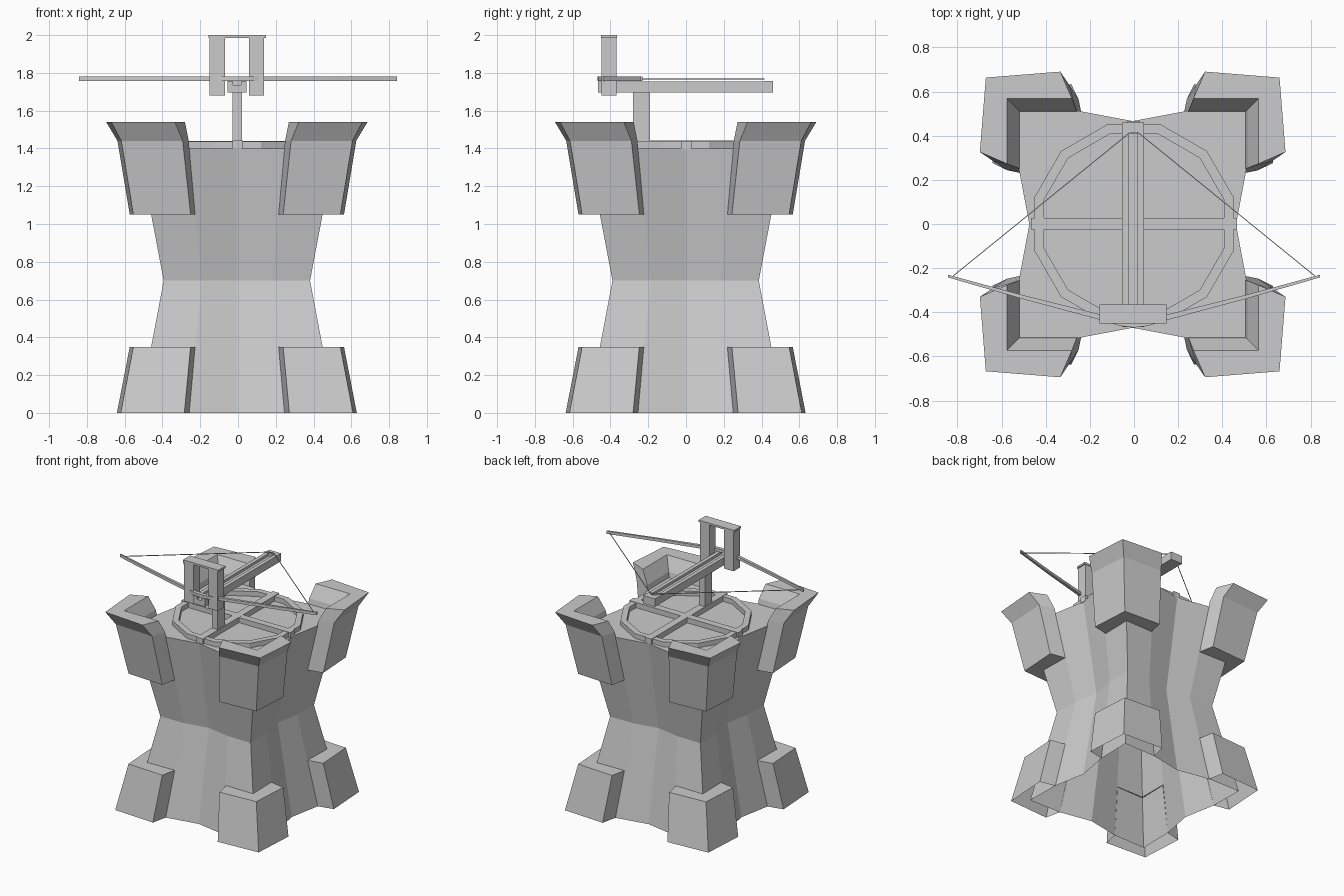
import bpy
from math import cos, sin, pi

if "Cube" in bpy.data.objects:
    bpy.data.objects.remove(bpy.data.objects["Cube"])

OX, OY = -0.006, -0.002  # slight offset of the tower under the bow


def make(name, verts, faces):
    me = bpy.data.meshes.new(name)
    me.from_pydata(verts, [], faces)
    me.update()
    ob = bpy.data.objects.new(name, me)
    bpy.context.collection.objects.link(ob)
    return ob


def loft(name, rings, bottom=True, top=True, sides=None):
    """Join stacked closed rings of equal length with quads."""
    n = len(rings[0])
    verts = [v for r in rings for v in r]
    faces = []
    for k in range(len(rings) - 1):
        for i in (sides or range(n)):
            j = (i + 1) % n
            faces.append((k*n + i, k*n + j, k*n + n + j, k*n + n + i))
    if bottom:
        faces.append(tuple(reversed(range(n))))
    if top:
        faces.append(tuple(range((len(rings) - 1)*n, len(rings)*n)))
    return make(name, verts, faces)


def box(name, x0, x1, y0, y1, z0, z1):
    return loft(name, [[(x0, y0, z), (x1, y0, z), (x1, y1, z), (x0, y1, z)] for z in (z0, z1)])


def turn(x, y, q):
    for _ in range(q):
        x, y = -y, x
    return x, y


# Tower body: concave square plan, pinched at the waist, open underneath
def body_ring(s, z):
    side = [(0.52, -0.52), (0.515, -0.25), (0.468, 0.0), (0.515, 0.25)]
    ring = []
    for q in range(4):
        for p in side:
            x, y = turn(p[0]*s, p[1]*s, q)
            ring.append((x + OX, y + OY, z))
    return ring


loft("tower_body", [body_ring(1, 0), body_ring(0.745, 0.7), body_ring(1, 1.4)], bottom=False)


# L-shaped corner plan: corner, outer end, inner end, inner corner
def corner_ring(q, z, c, f, eo, ei, g):
    pts = [(c, c), (eo, f), (ei, g), (g, g), (g, ei), (f, eo)]
    return [(x + OX, y + OY, z) for x, y in (turn(a, b, q) for a, b in pts)]


for q in range(4):
    # Foot buttresses, open underneath
    loft(f"foot_buttress_{q+1}",
         [corner_ring(q, 0, 0.615, 0.635, 0.278, 0.252, 0.515),
          corner_ring(q, 0.35, 0.548, 0.567, 0.245, 0.22, 0.445)],
         bottom=False, sides=[0, 1, 4, 5])
    # Flared corner battlements
    loft(f"corner_battlement_{q+1}",
         [corner_ring(q, 1.05, 0.548, 0.567, 0.245, 0.22, 0.445),
          corner_ring(q, 1.44, 0.612, 0.632, 0.287, 0.255, 0.519),
          corner_ring(q, 1.54, 0.665, 0.692, 0.328, 0.275, 0.57)])

# Twelve-sided turntable ring on the deck
verts, faces = [], []
for i in range(12):
    a = pi/12 + i*pi/6
    for r, z in ((0.467, 1.395), (0.467, 1.437), (0.422, 1.437), (0.422, 1.395)):
        verts.append((r*cos(a), r*sin(a), z))
for i in range(12):
    j = (i + 1) % 12
    for k in range(4):
        m = (k + 1) % 4
        faces.append((i*4 + k, j*4 + k, j*4 + m, i*4 + m))
make("turntable_ring", verts, faces)
box("turntable_beam_x", -0.467, 0.467, -0.026, 0.028, 1.395, 1.44)
box("turntable_beam_y", -0.03, 0.026, -0.467, 0.467, 1.395, 1.441)

# Ballista post and grooved stock
box("ballista_post", -0.028, 0.022, -0.28, -0.19, 1.43, 1.71)
box("stock", -0.055, 0.045, -0.467, 0.46, 1.695, 1.735)
for x0, x1, side in ((-0.055, -0.026, "left"), (0.016, 0.045, "right")):
    box(f"stock_rail_{side}", x0, x1, -0.467, 0.415, 1.73, 1.755)
box("stock_end_block", -0.055, 0.045, 0.412, 0.46, 1.73, 1.757)

# Upright frame
box("frame_post_left", -0.15, -0.07, -0.447, -0.368, 1.68, 1.99)
box("frame_post_right", 0.058, 0.138, -0.447, -0.368, 1.68, 1.99)
box("frame_lintel", -0.157, 0.147, -0.45, -0.364, 1.985, 2.0)

# Bow arms: tapering bar swept from the centre to each tip
path = [(0.0, -0.453, 0.016), (0.06, -0.447, 0.015), (0.16, -0.42, 0.012),
        (0.5, -0.332, 0.009), (0.842, -0.236, 0.006)]
for s, side in ((-1, "left"), (1, "right")):
    loft(f"bow_arm_{side}",
         [[(s*x, y - w, 1.758), (s*x, y + w, 1.758), (s*x, y + w, 1.78), (s*x, y - w, 1.78)]
          for x, y, w in path])
    # Drawn string
    t = 0.0025
    loft(f"bow_string_{side}",
         [[(s*x, y - t, 1.767 - t), (s*x, y + t, 1.767 - t), (s*x, y + t, 1.767 + t), (s*x, y - t, 1.767 + t)]
          for x, y in ((0.82, -0.236), (0.02, 0.413), (0.0, 0.413))])

# Outward-facing surfaces everywhere
import bmesh
for ob in bpy.context.collection.objects:
    bm = bmesh.new()
    bm.from_mesh(ob.data)
    bmesh.ops.recalc_face_normals(bm, faces=bm.faces)
    bm.to_mesh(ob.data)
    bm.free()
